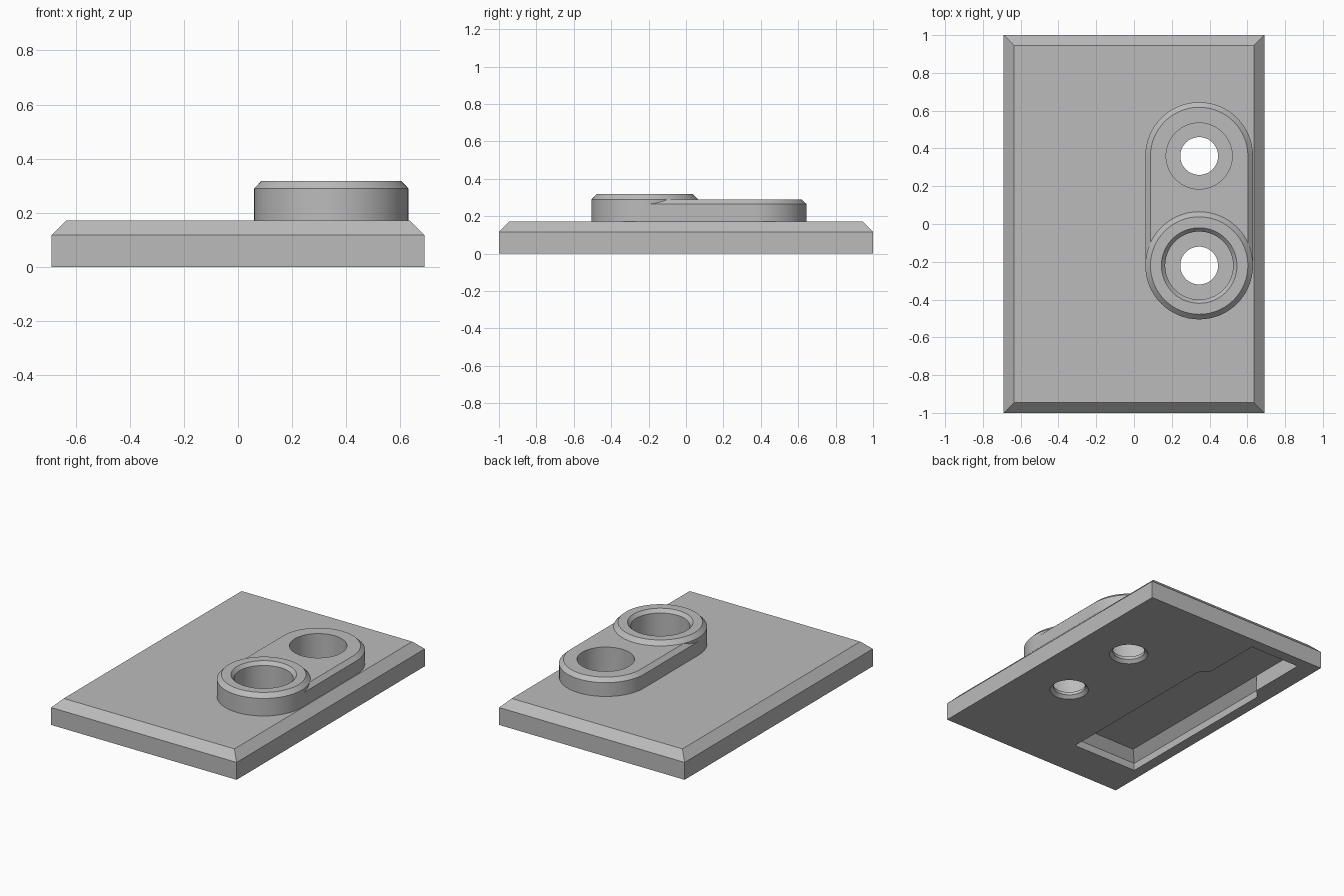
import bpy, bmesh, math

cube = bpy.data.objects.get("Cube")
if cube:
    bpy.data.objects.remove(cube, do_unlink=True)

grey = bpy.data.materials.new("plain_grey")
grey.use_nodes = True
grey.diffuse_color = (0.5, 0.5, 0.5, 1)
grey.node_tree.nodes["Principled BSDF"].inputs["Base Color"].default_value = (0.5, 0.5, 0.5, 1)

CX, HIGH_Y, LOW_Y = 0.345, -0.22, 0.36


def hull(name, points):
    """Convex solid around the given points."""
    bm = bmesh.new()
    for p in points:
        bm.verts.new(p)
    bmesh.ops.remove_doubles(bm, verts=bm.verts, dist=1e-5)
    bmesh.ops.convex_hull(bm, input=bm.verts)
    bmesh.ops.dissolve_limit(bm, angle_limit=0.002, verts=bm.verts, edges=bm.edges)
    bmesh.ops.recalc_face_normals(bm, faces=bm.faces)
    mesh = bpy.data.meshes.new(name)
    bm.to_mesh(mesh)
    bm.free()
    mesh.materials.append(grey)
    obj = bpy.data.objects.new(name, mesh)
    bpy.context.collection.objects.link(obj)
    return obj


def rect(x0, x1, y0, y1, z):
    return [(x, y, z) for x in (x0, x1) for y in (y0, y1)]


def circle(y, r, z, n=64):
    return [(CX + r * math.cos(2 * math.pi * i / n),
             y + r * math.sin(2 * math.pi * i / n), z) for i in range(n)]


def turned(name, y, rings):
    """Round solid from (radius, height) rings."""
    return hull(name, [p for r, z in rings for p in circle(y, r, z)])


def combine(target, tool, operation):
    mod = target.modifiers.new(operation.lower(), 'BOOLEAN')
    mod.operation, mod.solver, mod.object = operation, 'EXACT', tool
    tool.hide_render = True
    bpy.context.view_layer.objects.active = target
    bpy.ops.object.modifier_apply(modifier=mod.name)
    bpy.data.objects.remove(tool, do_unlink=True)


# Plate with bevelled top edge
plate = hull("base_plate",
             rect(-0.69, 0.69, -1, 1, 0) + rect(-0.69, 0.69, -1, 1, 0.117)
             + rect(-0.635, 0.635, -0.945, 0.945, 0.172))

# Low rounded boss running into the taller round boss
low = []
for r, z in ((0.285, 0.1), (0.285, 0.265), (0.258, 0.29)):
    low += circle(LOW_Y, r, z) + [(CX - r, HIGH_Y, z), (CX + r, HIGH_Y, z)]
combine(plate, hull("low_boss", low), 'UNION')
combine(plate, turned("high_boss", HIGH_Y, [(0.285, 0.1), (0.285, 0.29), (0.258, 0.318)]), 'UNION')

# Stepped holes through both bosses, with a countersink underneath
for y, r in ((HIGH_Y, 0.18), (LOW_Y, 0.175)):
    for rings in ([(r, 0.04), (r, 0.5)],
                  [(0.1, -0.1), (0.1, 0.1)],
                  [(0.14, -0.02), (0.09, 0.03)]):
        combine(plate, turned("hole_cutter", y, rings), 'DIFFERENCE')
combine(plate, turned("rim_cutter", HIGH_Y, [(0.16, 0.272), (0.22, 0.341)]), 'DIFFERENCE')

# Underside pocket: wide part with sloped upper walls, narrow straight end
wide = []
for z in (-0.1, 0.05):
    wide += rect(-0.617, -0.133, -0.733, 0.465, z)
    wide += [(-0.562, 0.525, z), (-0.188, 0.525, z)]
wide += rect(-0.562, -0.188, -0.678, 0.525, 0.108)
combine(plate, hull("wide_pocket_cutter", wide), 'DIFFERENCE')
narrow = [p for z in (-0.1, 0.108) for p in rect(-0.562, -0.188, 0.5, 0.925, z)]
combine(plate, hull("narrow_pocket_cutter", narrow), 'DIFFERENCE')

# Smooth round walls, crisp edges
bpy.ops.object.select_all(action='DESELECT')
plate.select_set(True)
bpy.context.view_layer.objects.active = plate
bpy.ops.object.shade_smooth_by_angle(angle=math.radians(25))
